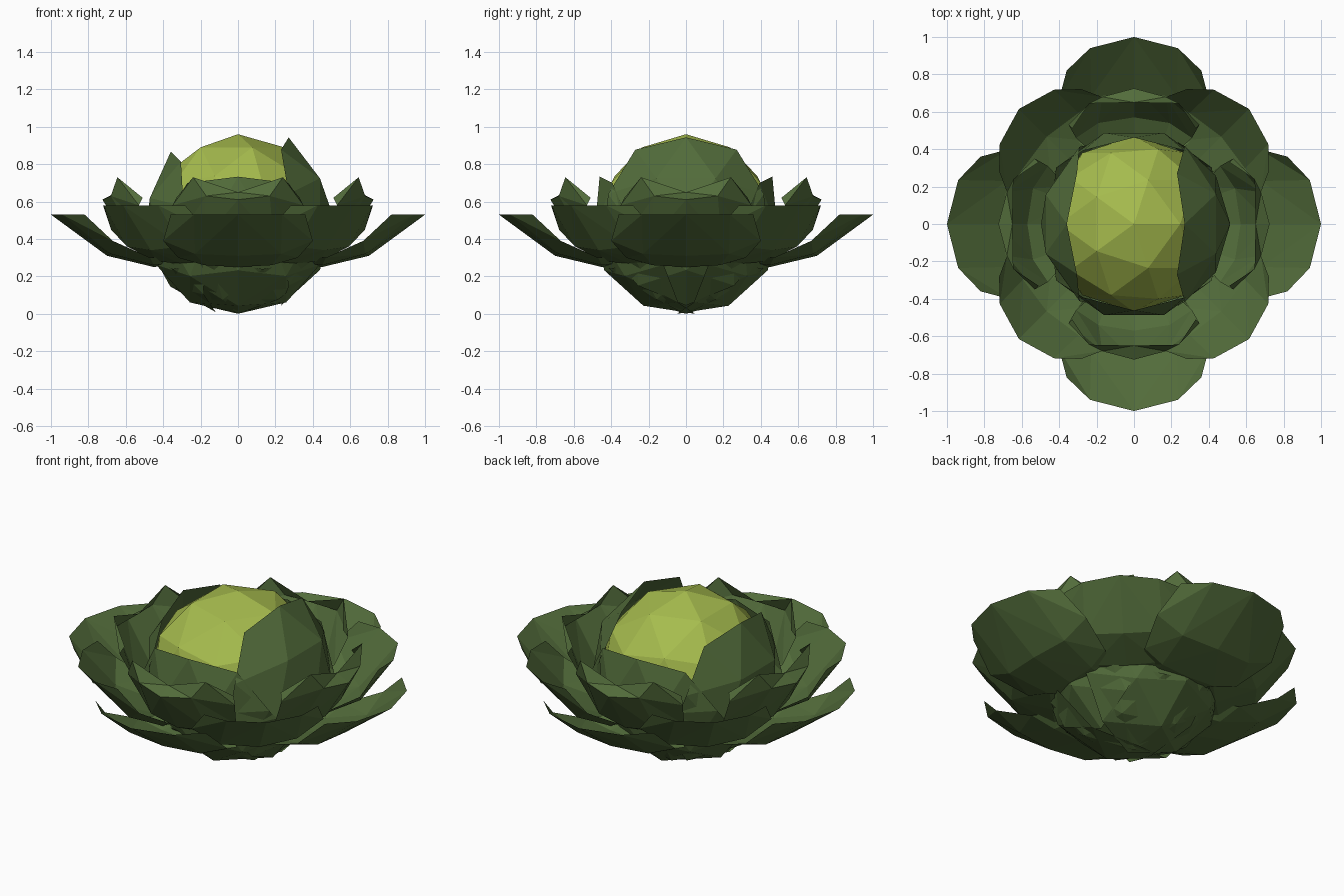
import bpy, bmesh, math
from mathutils import Matrix, Vector

if "Cube" in bpy.data.objects:
    bpy.data.objects.remove(bpy.data.objects["Cube"])


def material(name, rgb):
    m = bpy.data.materials.new(name)
    m.diffuse_color = (*rgb, 1)
    m.use_nodes = True
    m.node_tree.nodes["Principled BSDF"].inputs["Base Color"].default_value = m.diffuse_color
    return m


LEAF = material("leaf_green", (0.085, 0.15, 0.043))
HEART = material("heart_green", (0.38, 0.50, 0.075))


def finish(name, bm, mat):
    me = bpy.data.meshes.new(name)
    bm.to_mesh(me)
    bm.free()
    me.materials.append(mat)
    ob = bpy.data.objects.new(name, me)
    bpy.context.collection.objects.link(ob)


def cup_leaf(name, rows, angle):
    """Open leaf: each row is rib, mid and edge points (out, side, up), mirrored across the rib."""
    bm = bmesh.new()
    rot = Matrix.Rotation(math.radians(angle), 3, 'Z')
    grid = []
    for rib, mid, edge in rows:
        line = [(edge[0], -edge[1], edge[2]), (mid[0], -mid[1], mid[2]), rib, mid, edge]
        grid.append([bm.verts.new(rot @ Vector(p)) for p in line])
    for a, b in zip(grid, grid[1:]):
        for i in range(4):
            # mirrored diagonals
            if i < 2:
                tris = ((a[i], b[i], b[i + 1]), (a[i], b[i + 1], a[i + 1]))
            else:
                tris = ((a[i], b[i], a[i + 1]), (b[i], b[i + 1], a[i + 1]))
            for t in tris:
                bm.faces.new(t)
    bmesh.ops.recalc_face_normals(bm, faces=bm.faces)
    # inner side faces up
    if sum((f.normal.z for f in bm.faces)) < 0:
        bmesh.ops.reverse_faces(bm, faces=bm.faces)
    finish(name, bm, LEAF)


def wrap_leaf(name, angle, pitch, radius):
    """Leaf hugging the heart: a cap of a low-poly ball, its pole turned sideways."""
    bm = bmesh.new()
    bmesh.ops.create_icosphere(bm, subdivisions=2, radius=radius)
    cut = radius * 0.4
    bmesh.ops.delete(bm, geom=[v for v in bm.verts if v.co.z < cut], context='VERTS')
    turn = (Matrix.Rotation(math.radians(angle), 4, 'Z')
            @ Matrix.Rotation(math.radians(90 - pitch), 4, 'Y'))
    bm.transform(Matrix.Translation((0, 0, 0.505)) @ turn)
    for v in bm.verts:
        v.co.z = max(v.co.z, 0)
    finish(name, bm, LEAF)


# pale heart
bm = bmesh.new()
bmesh.ops.create_icosphere(bm, subdivisions=2, radius=0.47)
bm.transform(Matrix.Translation((0, 0, 0.49)))
finish("heart", bm, HEART)

# tight leaves around the heart
for i, (angle, pitch, r) in enumerate([(0, 0, 0.515), (180, -13, 0.51),
                                       (270, -32, 0.515), (90, -32, 0.515)]):
    wrap_leaf(f"wrap_leaf_{i + 1}", angle, pitch, r)
wrap_leaf("bottom_leaf", 0, -90, 0.505)

# rows from base to tip
outer = [((.30, 0, .27), (.30, .12, .28), (.32, .20, .31)),
         ((.45, 0, .25), (.45, .18, .26), (.47, .32, .30)),
         ((.70, 0, .31), (.68, .23, .32), (.67, .40, .39)),
         ((1.0, 0, .53), (.94, .235, .53), (.82, .36, .53))]
middle = [((.30, 0, .27), (.30, .10, .28), (.30, .18, .31)),
          ((.44, 0, .27), (.44, .18, .28), (.43, .30, .35)),
          ((.66, 0, .34), (.63, .21, .36), (.60, .36, .45)),
          ((.87, 0, .58), (.81, .205, .58), (.71, .31, .58))]
inner = [((.34, 0, .26), (.34, .12, .28), (.36, .20, .32)),
         ((.57, 0, .37), (.54, .19, .39), (.46, .31, .43)),
         ((.725, 0, .61), (.68, .17, .63), (.53, .35, .58)),
         ((.65, 0, .65), (.645, .24, .73), (.51, .33, .62))]

for i in range(4):
    cup_leaf(f"outer_leaf_{i + 1}", outer, 90 * i)
    cup_leaf(f"middle_leaf_{i + 1}", middle, 90 * i + 45)
    cup_leaf(f"inner_leaf_{i + 1}", inner, 90 * i)
